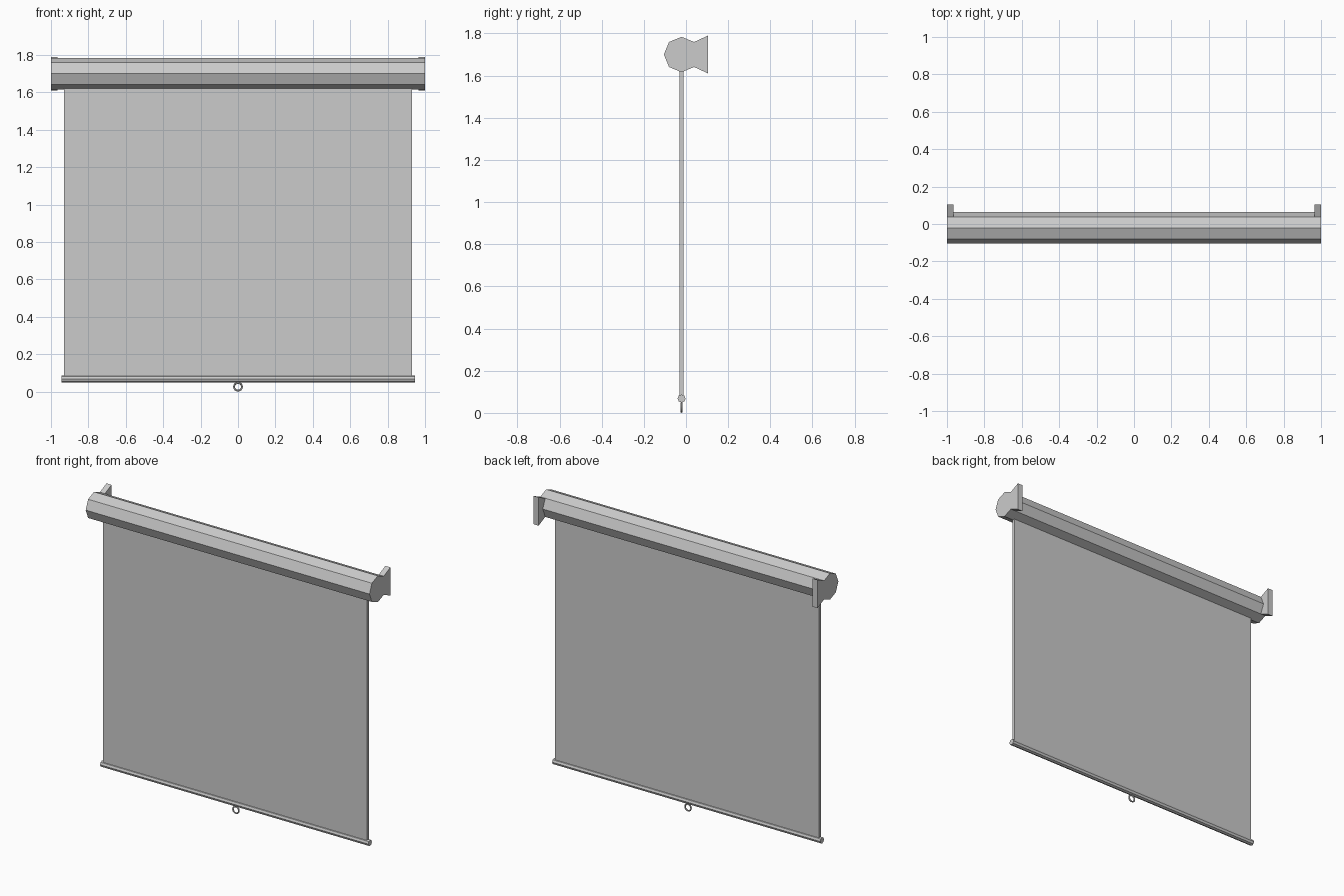
import bpy, bmesh, math

if "Cube" in bpy.data.objects:
    bpy.data.objects.remove(bpy.data.objects["Cube"])

Y = -0.021  # shared axis of housing, screen and bar


def octagon(y, z, r):
    return [(y + r * math.sin(i * math.pi / 4), z + r * math.cos(i * math.pi / 4))
            for i in range(8)]


def extrude_profile(name, profile, x0, x1):
    """Extrude a closed (y, z) profile along x."""
    bm = bmesh.new()
    face = bm.faces.new([bm.verts.new((x0, y, z)) for y, z in profile])
    ext = bmesh.ops.extrude_face_region(bm, geom=[face])["geom"]
    bmesh.ops.translate(bm, vec=(x1 - x0, 0, 0),
                        verts=[v for v in ext if isinstance(v, bmesh.types.BMVert)])
    bmesh.ops.recalc_face_normals(bm, faces=bm.faces)
    mesh = bpy.data.meshes.new(name)
    bm.to_mesh(mesh)
    bm.free()
    obj = bpy.data.objects.new(name, mesh)
    bpy.context.collection.objects.link(obj)
    return obj


# Roller housing
oct_pts = octagon(Y, 1.70, 0.084)
extrude_profile("housing", oct_pts, -0.965, 0.965)

# End caps: the housing octagon flaring out to a wall plate at the back
cap = oct_pts[:2] + [(0.105, 1.79), (0.105, 1.61)] + oct_pts[3:]
for side, name in ((-1, "left_end_bracket"), (1, "right_end_bracket")):
    extrude_profile(name, cap, side * 0.965, side * 1.0)

# Screen sheet
extrude_profile("screen", [(Y - 0.009, 0.07), (Y + 0.009, 0.07),
                           (Y + 0.009, 1.65), (Y - 0.009, 1.65)], -0.93, 0.93)

# Weighted bottom bar
extrude_profile("bottom_bar", octagon(Y, 0.068, 0.019), -0.945, 0.945)

# Pull ring
bpy.ops.mesh.primitive_torus_add(major_segments=16, minor_segments=6,
                                 major_radius=0.021, minor_radius=0.005,
                                 location=(0, Y, 0.026),
                                 rotation=(math.pi / 2, 0, 0))
bpy.context.object.name = "pull_ring"
